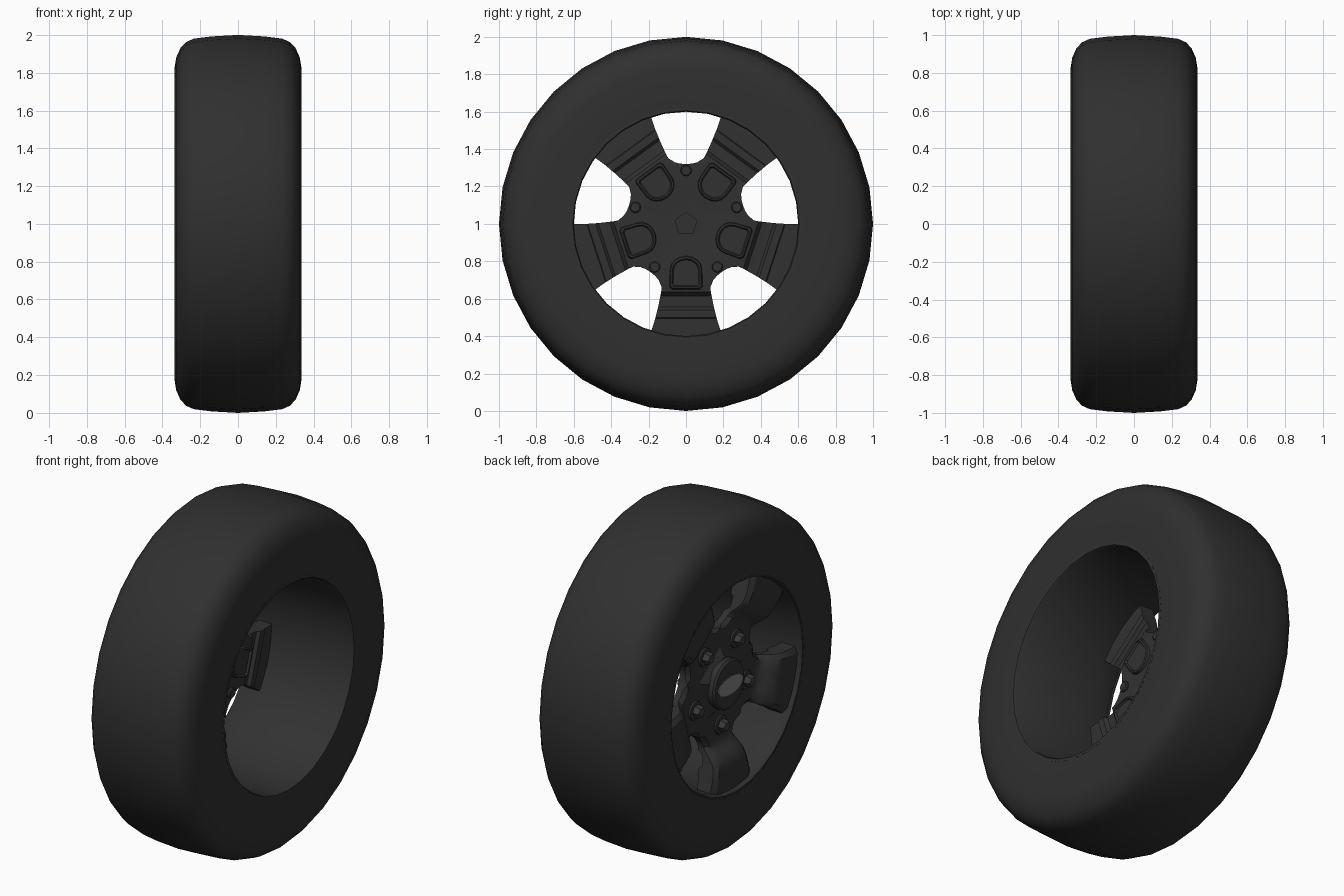
import bpy, bmesh, math
from mathutils import Matrix, Vector

if "Cube" in bpy.data.objects:
    bpy.data.objects.remove(bpy.data.objects["Cube"])

CZ = 1.0
SPOKES = [math.radians(-90 + 72 * i) for i in range(5)]


def material(name, v):
    m = bpy.data.materials.new(name)
    m.diffuse_color = (v, v, v, 1)
    m.use_nodes = True
    m.node_tree.nodes["Principled BSDF"].inputs["Base Color"].default_value = m.diffuse_color
    return m


RUBBER = material("black_rubber", 0.029)
METAL = material("dark_alloy", 0.031)
BOLT = material("bolt_grey", 0.045)
PLATE = material("light_grey", 0.22)


def finish(bm, name, mat, angle=35):
    bmesh.ops.remove_doubles(bm, verts=bm.verts, dist=0.0005)
    bmesh.ops.recalc_face_normals(bm, faces=bm.faces)
    me = bpy.data.meshes.new(name)
    bm.to_mesh(me)
    bm.free()
    ob = bpy.data.objects.new(name, me)
    bpy.context.collection.objects.link(ob)
    me.materials.append(mat)
    bpy.ops.object.select_all(action='DESELECT')
    ob.select_set(True)
    bpy.context.view_layer.objects.active = ob
    bpy.ops.object.shade_smooth_by_angle(angle=math.radians(angle))
    return ob


def place(x, r, a, u=0.0):
    """Point at depth x, radius r along angle a, offset u sideways."""
    return Vector((x, r * math.cos(a) - u * math.sin(a),
                   CZ + r * math.sin(a) + u * math.cos(a)))


def revolve(name, profile, mat, closed=True, n=32, centre=(0, 0), sy=1, sz=1, angle=35):
    """Spin (radius, x) points about an axis parallel to x; radius 0 closes ends."""
    bm = bmesh.new()
    rings = []
    for r, x in profile:
        rings.append([bm.verts.new((x, centre[0] + sy * r * math.cos(2 * math.pi * i / n),
                                    CZ + centre[1] + sz * r * math.sin(2 * math.pi * i / n)))
                      for i in range(n)])
    pairs = list(zip(rings, rings[1:]))
    if closed:
        pairs.append((rings[-1], rings[0]))
    for p, q in pairs:
        for i in range(n):
            j = (i + 1) % n
            bm.faces.new((p[i], p[j], q[j], q[i]))
    if not closed:
        bm.faces.new(rings[0])
        bm.faces.new(rings[-1])
    return finish(bm, name, mat, angle)


# Tyre: half profile mirrored across x
half = [(0.612, 0.333), (0.70, 0.335), (0.83, 0.335), (0.88, 0.327), (0.93, 0.305),
        (0.962, 0.275), (0.98, 0.235), (0.992, 0.14)]
revolve("tyre", half + [(1.0, 0)] + [(r, -x) for r, x in reversed(half)], RUBBER)

# Rim barrel: thin tube with a flared outer lip
revolve("rim_barrel", [(0.622, -0.334), (0.614, -0.325), (0.604, -0.30), (0.600, -0.2),
                       (0.600, 0.325), (0.606, 0.334), (0.622, 0.334)], METAL)

# Five-spoke centre: rows are (radial, half width, front x, back x)
rows = [(0.05, 0.0363, -0.25, -0.17), (0.13, 0.0945, -0.25, -0.17),
        (0.17, 0.1235, -0.225, -0.165), (0.259, 0.188, -0.222, -0.165),
        (0.28, 0.163, -0.222, -0.165), (0.302, 0.145, -0.222, -0.165),
        (0.339, 0.130, -0.225, -0.168), (0.365, 0.133, -0.24, -0.172),
        (0.385, 0.137, -0.262, -0.205), (0.42, 0.144, -0.292, -0.208),
        (0.445, 0.149, -0.300, -0.208), (0.46, 0.153, -0.304, -0.19),
        (0.50, 0.163, -0.308, -0.19), (0.505, 0.164, -0.308, -0.198),
        (0.55, 0.178, -0.308, -0.198), (0.606, 0.187, -0.305, -0.20)]
cols = [-1, -0.82, -0.4, 0, 0.4, 0.82, 1]
bm = bmesh.new()
for a in SPOKES:
    front, back = [], []
    for k, (v, w, xf, xb) in enumerate(rows):
        f, b = [], []
        for t in cols:
            u = t * w
            # last row follows the round barrel
            rad = math.sqrt(v * v - u * u) if k == len(rows) - 1 else v
            edge = 0.02 if abs(t) == 1 and k > 3 else 0.0
            f.append(bm.verts.new(place(xf + edge, rad, a, u)))
            b.append(bm.verts.new(place(xb, rad, a, u)))
        front.append(f)
        back.append(b)
    n = len(cols)
    for k in range(len(rows) - 1):
        for g in (front, back):
            for i in range(n - 1):
                bm.faces.new((g[k][i], g[k][i + 1], g[k + 1][i + 1], g[k + 1][i]))
        if k >= 3:  # window walls
            for i in (0, n - 1):
                bm.faces.new((front[k][i], front[k + 1][i], back[k + 1][i], back[k][i]))
    for k in (0, len(rows) - 1):  # bore and outer ends
        for i in range(n - 1):
            bm.faces.new((front[k][i], front[k][i + 1], back[k][i + 1], back[k][i]))
finish(bm, "spokes", METAL, 30)

# U-shaped pads on the inner side of each spoke, rounded toward the hub's outside
bm = bmesh.new()
for a in SPOKES:
    outline = [(-0.075, 0.35), (-0.09, 0.335), (-0.088, 0.25)]
    outline += [(0.088 * math.cos(th), 0.245 + 0.075 * math.sin(th))
                for th in [math.radians(180 + 22.5 * i) for i in range(1, 8)]]
    outline += [(0.088, 0.25), (0.09, 0.335), (0.075, 0.35)]
    loops = []
    for x, s in ((-0.172, 1.0), (-0.148, 0.94), (-0.144, 0.84), (-0.156, 0.76)):
        loops.append([bm.verts.new(place(x, 0.262 + (v - 0.262) * s, a, u * s))
                      for u, v in outline])
    m = len(outline)
    for p, q in zip(loops, loops[1:]):
        for i in range(m):
            j = (i + 1) % m
            bm.faces.new((p[i], p[j], q[j], q[i]))
    bm.faces.new(loops[0])
    bm.faces.new(loops[-1])
finish(bm, "spoke_pads", METAL, 30)

# Wheel bolts on the outer side, small bosses between spokes on the inner side
for i, a in enumerate(SPOKES):
    c = (0.25 * math.cos(a), 0.25 * math.sin(a))
    revolve(f"bolt_seat_{i+1}", [(0.058, -0.215), (0.052, -0.232), (0.04, -0.234)],
            METAL, False, 16, c)
    revolve(f"wheel_bolt_{i+1}", [(0.035, -0.22), (0.035, -0.258), (0.026, -0.27)],
            BOLT, False, 6, c, angle=20)
    b = a + math.radians(36)
    c = (0.285 * math.cos(b), 0.285 * math.sin(b))
    revolve(f"inner_boss_{i+1}", [(0.03, -0.18), (0.03, -0.155), (0.024, -0.15)],
            METAL, False, 12, c)

# Hub cap with a plain oval plate
revolve("hub_cap", [(0.062, -0.19), (0.062, -0.235), (0.145, -0.24), (0.145, -0.275),
                    (0.135, -0.286), (0.09, -0.291)], METAL, False, 32)
revolve("oval_plate", [(1.0, -0.289), (1.0, -0.294)], PLATE, False, 32, (0, 0), 0.115, 0.052)
